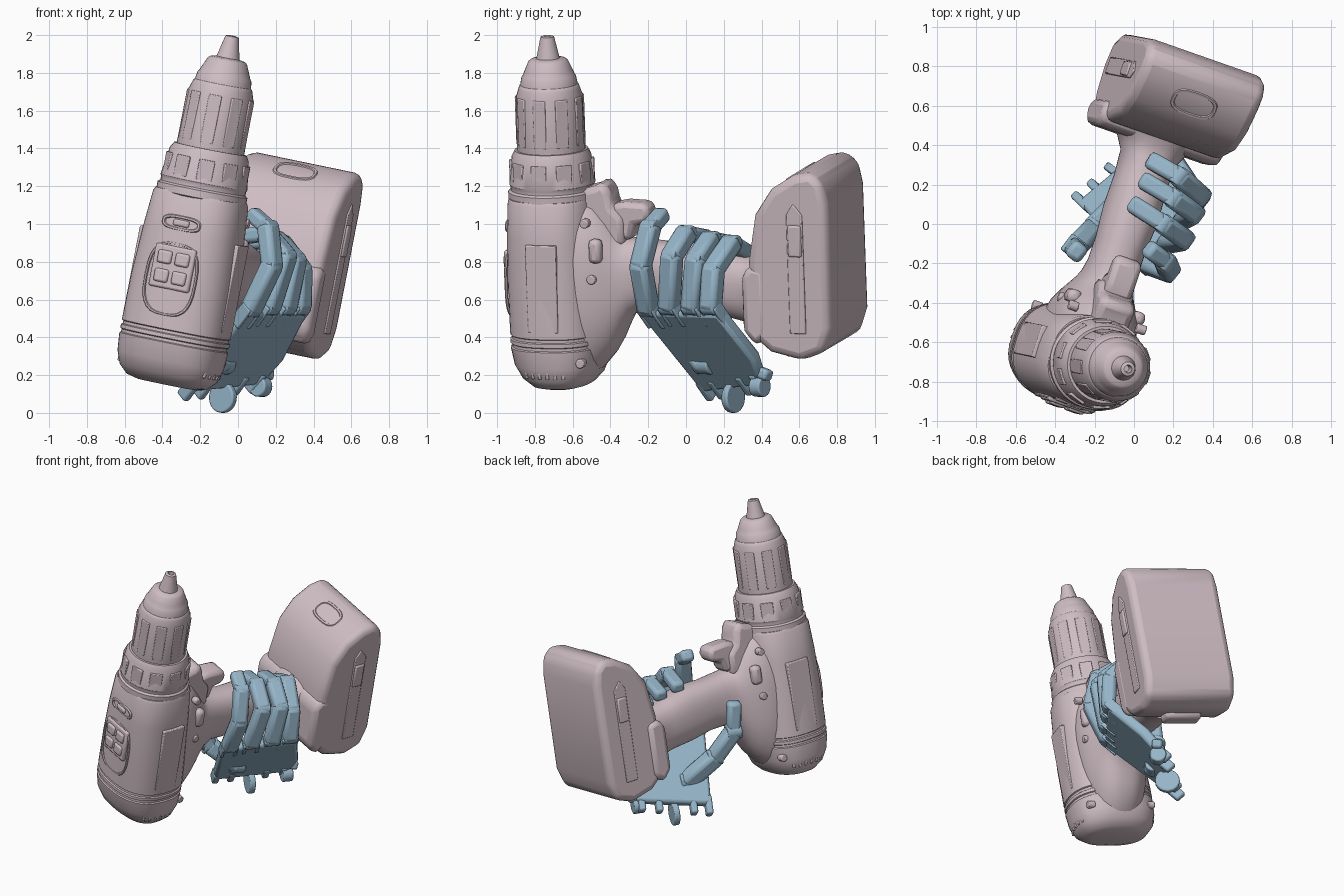
import bpy, bmesh, math
from mathutils import Vector as V, Matrix

if "Cube" in bpy.data.objects:
    bpy.data.objects.remove(bpy.data.objects["Cube"])


def material(name, rgb):
    m = bpy.data.materials.new(name)
    m.diffuse_color = (*rgb, 1)
    m.use_nodes = True
    m.node_tree.nodes["Principled BSDF"].inputs["Base Color"].default_value = m.diffuse_color
    return m


MAUVE = material("tool_mauve", (0.62, 0.51, 0.55))
BLUE = material("hand_blue", (0.31, 0.47, 0.59))


def frame(x, y, z, o):
    m = Matrix((x, y, z)).transposed().to_4x4()
    m.translation = o
    return m


# Drill frame: X = side, Y = down the handle, Z = along the chuck
D = V((0.19, -0.035, 0.98)).normalized()
H = V((0.33, 0.94, 0))
H = (H - D * H.dot(D)).normalized()
DRILL = frame(H.cross(D), H, D, V((-0.262, -0.692, 0.8)))


def finish(name, bm, mw=DRILL, mat=MAUVE, bevel=0, seg=2, angle=35):
    bmesh.ops.recalc_face_normals(bm, faces=bm.faces)
    me = bpy.data.meshes.new(name)
    bm.to_mesh(me)
    bm.free()
    ob = bpy.data.objects.new(name, me)
    bpy.context.collection.objects.link(ob)
    ob.matrix_world = mw
    me.materials.append(mat)
    if bevel:
        b = ob.modifiers.new("bevel", 'BEVEL')
        b.width, b.segments, b.limit_method = bevel, seg, 'ANGLE'
    bpy.ops.object.select_all(action='DESELECT')
    ob.select_set(True)
    bpy.context.view_layer.objects.active = ob
    bpy.ops.object.shade_smooth_by_angle(angle=math.radians(angle))
    return ob


def loft(name, sections, axis='Z', power=2.0, n=40, **kw):
    """sections: (position, offset, half x, half other)"""
    bm, rings = bmesh.new(), []
    for p, off, a, b in sections:
        ring = []
        for i in range(n):
            t = 2 * math.pi * i / n
            c, s = math.cos(t), math.sin(t)
            u = a * math.copysign(abs(c) ** (2 / power), c)
            w = off + b * math.copysign(abs(s) ** (2 / power), s)
            ring.append(bm.verts.new((u, w, p) if axis == 'Z' else (u, p, w)))
        rings.append(ring)
    for r, q in zip(rings, rings[1:]):
        for i in range(n):
            bm.faces.new((r[i], r[(i + 1) % n], q[(i + 1) % n], q[i]))
    bm.faces.new(rings[0])
    bm.faces.new(rings[-1])
    return finish(name, bm, **kw)


def slab(name, yz, half, x=0, **kw):
    """Side profile extruded across the drill."""
    bm = bmesh.new()
    f = bm.faces.new([bm.verts.new((x - half, y, z)) for y, z in yz])
    r = bmesh.ops.extrude_face_region(bm, geom=[f])
    bmesh.ops.translate(bm, vec=(2 * half, 0, 0), verts=[v for v in r['geom'] if isinstance(v, bmesh.types.BMVert)])
    return finish(name, bm, **kw)


def box(name, loc, size, mw=DRILL, rot=Matrix(), **kw):
    bm = bmesh.new()
    bmesh.ops.create_cube(bm, size=1, matrix=Matrix.Translation(loc) @ rot @ Matrix.Diagonal((*size, 1)))
    return finish(name, bm, mw, **kw)


def around(name, count, radius, z, size, cy=0, start=0, span=2 * math.pi):
    for i in range(count):
        a = start + span * i / count
        box(f"{name}_{i + 1}", V((radius * math.cos(a), cy + radius * math.sin(a), z)), size,
            rot=Matrix.Rotation(a, 4, 'Z'), bevel=min(size) * 0.3)


# Motor body, with a double groove near the rear
loft("motor_body", [(-.66, .03, .16, .10), (-.645, .03, .22, .15), (-.60, .025, .262, .20), (-.53, .02, .283, .235),
                    (-.435, .015, .288, .25), (-.43, .015, .28, .242), (-.415, .015, .28, .242), (-.41, .015, .288, .25),
                    (-.39, .015, .288, .25), (-.385, .015, .28, .242), (-.37, .015, .28, .242), (-.365, .015, .288, .25),
                    (-.1, .005, .282, .245), (.15, 0, .266, .238), (.34, 0, .25, .228), (.36, 0, .24, .22)], power=2.5)
# Gear collar and chuck
loft("gear_collar", [(.34, 0, .222, .22), (.35, 0, .243, .235), (.39, 0, .243, .235), (.40, 0, .23, .222), (.42, 0, .23, .222),
                     (.43, 0, .235, .228), (.58, 0, .213, .21), (.61, 0, .195, .195)])
around("collar_rib", 10, .217, .50, (.016, .085, .11))
loft("chuck", [(z, 0, r, r) for z, r in [(.57, .178), (.62, .182), (.90, .176), (.94, .163), (.955, .158), (.96, .152),
     (1.0, .145), (1.01, .138), (1.04, .125), (1.085, .105), (1.095, .092), (1.10, .062), (1.13, .055), (1.215, .036),
     (1.22, .02), (1.16, .016)]])
around("chuck_rib", 9, .172, .77, (.018, .07, .26))

# Handle, flowing from the motor bulge to the battery
loft("handle", [(.0, -.12, .2, .40), (.16, -.12, .225, .50), (.25, -.11, .21, .45), (.32, -.11, .18, .37),
                (.36, -.105, .16, .31), (.395, -.09, .145, .25), (.43, -.065, .135, .21), (.5, -.04, .128, .18),
                (.62, -.045, .128, .175), (.78, -.055, .14, .19), (.95, -.08, .135, .18), (1.08, -.11, .14, .18),
                (1.15, -.13, .18, .2), (1.22, -.13, .26, .24)], 'Y', 2.4)
# Trigger and guard
slab("trigger_mount", [(.15, .15), (.15, .40), (.26, .43), (.31, .46), (.345, .40), (.36, .32), (.42, .26), (.42, .1)], .095, bevel=.035)
slab("trigger", [(.34, .14), (.34, .33), (.42, .345), (.54, .34), (.565, .29), (.54, .235), (.47, .225), (.45, .14)], .072, bevel=.03)

# Battery pack
slab("battery", [(1.19, -.30), (1.19, .10), (1.235, .35), (1.33, .49), (1.46, .57), (1.56, .59), (1.625, .53), (1.645, .42),
                 (1.645, -.25), (1.60, -.38), (1.47, -.43), (1.3, -.39)], .322, x=.01, bevel=.045, seg=3, angle=40)
slab("battery_foot", [(1.15, -.28), (1.15, .02), (1.2, .08), (1.29, .06), (1.29, -.3), (1.22, -.36)], .335, bevel=.035)
for sx, side in ((1, "right"), (-1, "left")):
    slab(f"battery_rail_{side}", [(1.42, -.28), (1.42, .36), (1.46, .42), (1.51, .36), (1.51, -.28)], .01, x=.01 + sx * .320, bevel=.006)
    box(f"battery_latch_{side}", V((.01 + sx * .325, 1.465, .22)), (.03, .075, .17), bevel=.01)
    box(f"direction_button_{side}", V((sx * .175, .29, .10)), (.07, .07, .13), bevel=.025)
    slab(f"side_panel_{side}", [(-.07, -.33), (-.07, .14), (.10, .14), (.10, -.33)], .02, x=sx * .263, bevel=.006)
    around(f"vent_slat_{side}", 6, .262, -.52, (.03, .018, .13), .02, -.45 if sx > 0 else math.pi - .45, .95)
    for k, (x, y, z) in enumerate([(.215, .2, -.50), (.19, .27, -.05), (.185, .24, .25)]):
        bm = bmesh.new()
        bmesh.ops.create_cone(bm, cap_ends=True, segments=14, radius1=.025, radius2=.025, depth=.05,
                              matrix=Matrix.Translation((sx * x, y, z)) @ Matrix.Rotation(math.pi / 2, 4, 'Y'))
        finish(f"screw_boss_{side}_{k + 1}", bm, bevel=.006)
box("battery_heel", V((0, 1.36, -.41)), (.26, .12, .08), bevel=.025)


def oval_rim(name, loc, rx, ry, tube, rot):
    bm, n, m = bmesh.new(), 28, 6
    vs = [[bm.verts.new(((rx + tube * math.cos(b)) * math.copysign(abs(math.cos(a)) ** .7, math.cos(a)),
                         (ry + tube * math.cos(b)) * math.copysign(abs(math.sin(a)) ** .7, math.sin(a)), tube * math.sin(b)))
           for b in (2 * math.pi * j / m for j in range(m))] for a in (2 * math.pi * (i + .02) / n for i in range(n))]
    for i in range(n):
        for j in range(m):
            k, l = (i + 1) % n, (j + 1) % m
            bm.faces.new((vs[i][j], vs[k][j], vs[k][l], vs[i][l]))
    finish(name, bm, DRILL @ Matrix.Translation(loc) @ rot)


oval_rim("battery_finger_recess", V((.01, 1.40, .528)), .11, .065, .012, Matrix.Rotation(.55, 4, 'X'))

# Top-side panel with speed switch and four keys
FACE = Matrix.Rotation(math.pi / 2, 4, 'X')
oval_rim("label_panel_rim", V((0, -.232, -.10)), .14, .19, .008, FACE)
oval_rim("gear_switch_rim", V((0, -.230, .20)), .10, .032, .010, FACE)
box("gear_switch", V((0, -.230, .20)), (.09, .03, .035), bevel=.01)
box("key_plate", V((0, -.232, -.04)), (.23, .034, .23), bevel=.012)
for i in range(4):
    box(f"panel_key_{i + 1}", V((-.05 + .1 * (i % 2), -.242, -.09 + .1 * (i // 2))), (.08, .04, .07), bevel=.012)

# Robot hand: palm plate between the wrist line and the knuckle line
U = V((.61, .79, -.03)).normalized()
A, B, C, E = V((.03, -.24, .55)), V((.35, .18, .54)), V((-.27, .10, .13)), V((.09, .39, .17))
LEN = ((A + B) - (C + E)).normalized()
N = U.cross(LEN).normalized()
side = E.lerp(B, .35) + U * .07
bm = bmesh.new()
outline = [A, B, side, E + U * .03, C]
lo = [bm.verts.new(p + N * .035) for p in outline]
hi = [bm.verts.new(p - N * .04) for p in outline]
bm.faces.new(lo)
bm.faces.new(hi[::-1])
for i in range(5):
    j = (i + 1) % 5
    bm.faces.new((lo[i], hi[i], hi[j], lo[j]))
finish("palm", bm, Matrix(), BLUE, bevel=.02)


def bone(name, p, q, w, t):
    z = (q - p).normalized()
    x = (U - z * U.dot(z)).normalized()
    mw = frame(x, z.cross(x), z, (p + q) / 2)
    box(name, V(), (w, t, (q - p).length + t * .45), mw, mat=BLUE, bevel=min(w, t) * .28)


def disc(name, p, r, w, axis):
    bm = bmesh.new()
    bmesh.ops.create_cone(bm, cap_ends=True, segments=20, radius1=r, radius2=r, depth=w)
    finish(name, bm, Matrix.Translation(p) @ axis.to_track_quat('Z', 'Y').to_matrix().to_4x4(), BLUE, bevel=.008)


# Fingers wrapped over the handle, knuckle forks and wrist lugs
fingers = {
    "index": [(.07, -.20, .55), (.18, -.24, .78), (.16, -.19, .98), (.08, -.13, 1.05)],
    "middle": [(.17, -.09, .56), (.255, -.075, .83), (.15, .00, .95), (-.005, .10, .93)],
    "ring": [(.255, .03, .56), (.305, .055, .81), (.20, .13, .92), (.05, .22, .90)],
    "little": [(.33, .13, .56), (.335, .145, .76), (.23, .24, .90), (.09, .32, .85)]}
for name, pts in fingers.items():
    pts = [V(p) for p in pts]
    for i, (p, q) in enumerate(zip(pts, pts[1:])):
        w = (.108, .105, .09)[i]
        bone(f"{name}_finger_bone_{i + 1}", p, q, w, w * .9)
        disc(f"{name}_finger_joint_{i + 1}", p, .043, .09, U)
    for s in (-1, 1):
        bone(f"{name}_knuckle_fork_{s + 2}", pts[0] - LEN * .1 + U * s * .045, pts[0] + U * s * .045, .022, .07)

# Thumb braced against the far side of the handle
thumb = [V(p) for p in [(-.08, .10, .26), (-.21, -.03, .42), (-.30, -.12, .60), (-.29, -.14, .79)]]
for i, (p, q) in enumerate(zip(thumb, thumb[1:])):
    bone(f"thumb_bone_{i + 1}", p, q, (.12, .11, .095)[i], (.115, .11, .09)[i])
    disc(f"thumb_joint_{i + 1}", p, .055, .10, U)

disc("wrist_disc", V((-.08, .25, .082)), .082, .04, U)
for i, t in enumerate((0.03, .25, .75, 1.0)):
    p = C.lerp(E, t)
    bone(f"wrist_lug_{i + 1}", p + LEN * .05, p - LEN * .05, .045, .075)
disc("wrist_side_pivot", V((.12, .39, .14)), .055, .07, U)
bone("wrist_side_tab", V((.12, .38, .22)), V((.16, .43, .20)), .06, .07)
